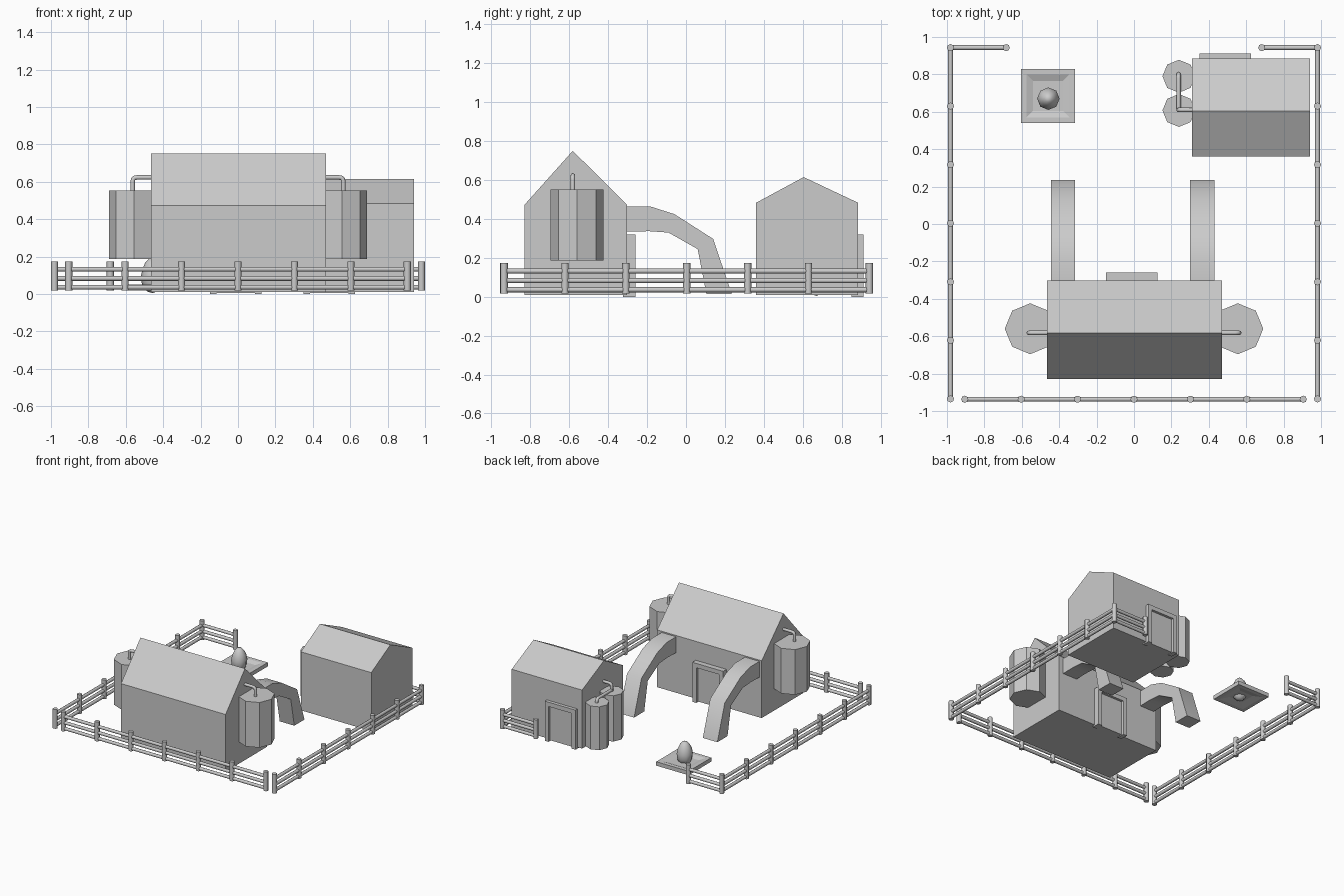
import bpy, bmesh, math
from mathutils import Vector, Matrix

if "Cube" in bpy.data.objects:
    bpy.data.objects.remove(bpy.data.objects["Cube"])


def finish(bm, name, smooth=None):
    bmesh.ops.recalc_face_normals(bm, faces=bm.faces[:])
    me = bpy.data.meshes.new(name)
    bm.to_mesh(me)
    bm.free()
    ob = bpy.data.objects.new(name, me)
    bpy.context.collection.objects.link(ob)
    if smooth:
        bpy.ops.object.select_all(action='DESELECT')
        ob.select_set(True)
        bpy.context.view_layer.objects.active = ob
        bpy.ops.object.shade_smooth_by_angle(angle=math.radians(smooth))
    return ob


def prism(name, profile, x0, x1, smooth=None):
    """Extrude a (y, z) profile along x."""
    bm = bmesh.new()
    f = bm.faces.new([bm.verts.new((x0, y, z)) for y, z in profile])
    new = bmesh.ops.extrude_face_region(bm, geom=[f])['geom']
    bmesh.ops.translate(bm, vec=(x1 - x0, 0, 0),
                        verts=[v for v in new if isinstance(v, bmesh.types.BMVert)])
    return finish(bm, name, smooth)


def add_box(bm, lo, hi):
    lo, hi = Vector(lo), Vector(hi)
    bmesh.ops.create_cube(bm, size=1, matrix=Matrix.Translation((lo + hi) / 2)
                          @ Matrix.Diagonal((*(hi - lo), 1)))


def add_rod(bm, a, b, r, sides=8):
    a, b = Vector(a), Vector(b)
    rot = (b - a).to_track_quat('Z', 'Y').to_matrix().to_4x4()
    bmesh.ops.create_cone(bm, cap_ends=True, segments=sides, radius1=r, radius2=r,
                          depth=(b - a).length, matrix=Matrix.Translation((a + b) / 2) @ rot)


def barn(name, y0, y1, ridge, eave, top, x0, x1):
    prism(name, [(y0, 0.01), (y0, eave), (ridge, top), (y1, eave), (y1, 0.01)], x0, x1)


def door(name, x0, x1, y0, y1):
    """Two posts, a lintel and a recessed leaf."""
    bm = bmesh.new()
    w = 0.035
    add_box(bm, (x0, y0, 0), (x0 + w, y1, 0.285))
    add_box(bm, (x1 - w, y0, 0), (x1, y1, 0.285))
    add_box(bm, (x0, y0, 0.285), (x1, y1, 0.32))
    add_box(bm, (x0 + w, y0, 0.005), (x1 - w, y1 - 0.02, 0.285))
    finish(bm, name)


def tank(name, x, y, r, z0, z1):
    bm = bmesh.new()
    add_rod(bm, (x, y, z0), (x, y, z1), r)
    finish(bm, name)


def pipe(name, pts, r=0.012, bend=0.022):
    """Tube along a path whose inner corners are rounded."""
    p = [Vector(q) for q in pts]
    path = [p[0]]
    for a, b, c in zip(p, p[1:], p[2:]):
        s, e = b + (a - b).normalized() * bend, b + (c - b).normalized() * bend
        path += [s.lerp(b, t).lerp(b.lerp(e, t), t) for t in (0, .33, .67, 1)]
    path.append(p[-1])
    cu = bpy.data.curves.new(name, 'CURVE')
    cu.dimensions = '3D'
    cu.bevel_depth, cu.bevel_resolution, cu.use_fill_caps = r, 2, True
    sp = cu.splines.new('POLY')
    sp.points.add(len(path) - 1)
    for q, v in zip(sp.points, path):
        q.co = (*v, 1)
    bpy.context.collection.objects.link(bpy.data.objects.new(name, cu))


def fence(name, a, b, bays):
    bm = bmesh.new()
    a, b = Vector((*a, 0)), Vector((*b, 0))
    for i in range(bays + 1):
        p = a.lerp(b, i / bays)
        add_rod(bm, p + Vector((0, 0, .018)), p + Vector((0, 0, .173)), .019)
    for z in (.036, .083, .132):
        add_rod(bm, a + Vector((0, 0, z)), b + Vector((0, 0, z)), .013)
    finish(bm, name, 50)


# Barns and doors
barn("main_barn", -0.83, -0.303, -0.582, 0.473, 0.75, -0.465, 0.47)
barn("small_barn", 0.36, 0.885, 0.605, 0.483, 0.615, 0.31, 0.94)
door("main_barn_door", -0.15, 0.125, -0.325, -0.26)
door("small_barn_door", 0.35, 0.625, 0.85, 0.912)

# Curved chutes coming out of the main barn
chute = [(-0.31, 0.463), (-0.18, 0.463), (-0.06, 0.425), (0.14, 0.297), (0.235, 0.015),
         (0.105, 0.015), (0.06, 0.245), (-0.09, 0.33), (-0.19, 0.337), (-0.31, 0.335)]
for side, x in (("left", -0.445), ("right", 0.30)):
    prism(side + "_chute", chute, x, x + 0.13, 48)

# Large hanging tanks with pipes to the gables
for side, s in (("left", -1), ("right", 1)):
    tank(side + "_large_tank", s * 0.555, -0.56, 0.136, 0.187, 0.552)
    pipe(side + "_large_pipe", [(s * .563, -.582, .5), (s * .563, -.582, .623),
                                (s * .45, -.582, .623)])

# Small tanks beside the small barn
tank("small_tank_back", 0.24, 0.79, 0.088, 0.02, 0.37)
tank("small_tank_front", 0.24, 0.607, 0.088, 0.02, 0.39)
pipe("small_pipe", [(.238, .61, .36), (.238, .61, .45), (.33, .61, .45)])
pipe("small_link_pipe", [(.238, .80, .34), (.238, .80, .40), (.238, .61, .40)])

# Nest tray: square rings lofted from underside to dished top
bm = bmesh.new()
rings = []
for h, z in ((.06, .033), (.115, .018), (.145, .018), (.145, .05), (.115, .05), (.08, .036)):
    rings.append([bm.verts.new((-.46 + h * i, .685 + h * j, z))
                  for i, j in ((-1, -1), (1, -1), (1, 1), (-1, 1))])
for a, b in zip(rings, rings[1:]):
    for k in range(4):
        n = (k + 1) % 4
        bm.faces.new((a[k], a[n], b[n], b[k]))
bm.faces.new(rings[0])
bm.faces.new(rings[-1])
finish(bm, "nest_tray")

# Egg
bm = bmesh.new()
bmesh.ops.create_uvsphere(bm, u_segments=8, v_segments=8, radius=1)
for v in bm.verts:
    taper = 1 - 0.15 * v.co.z
    v.co = Vector((-.458 + v.co.x * .06 * taper, .67 + v.co.y * .06 * taper,
                   .1 + v.co.z * .095))
finish(bm, "egg", 60)

# Fence with a gap at the back
fence("front_fence", (-.905, -.937), (.905, -.937), 6)
for side, s in (("left", -1), ("right", 1)):
    fence(side + "_fence", (s * .981, -.935), (s * .981, .943), 6)
    fence(side + "_back_fence", (s * .981, .943), (s * .683, .943), 1)
